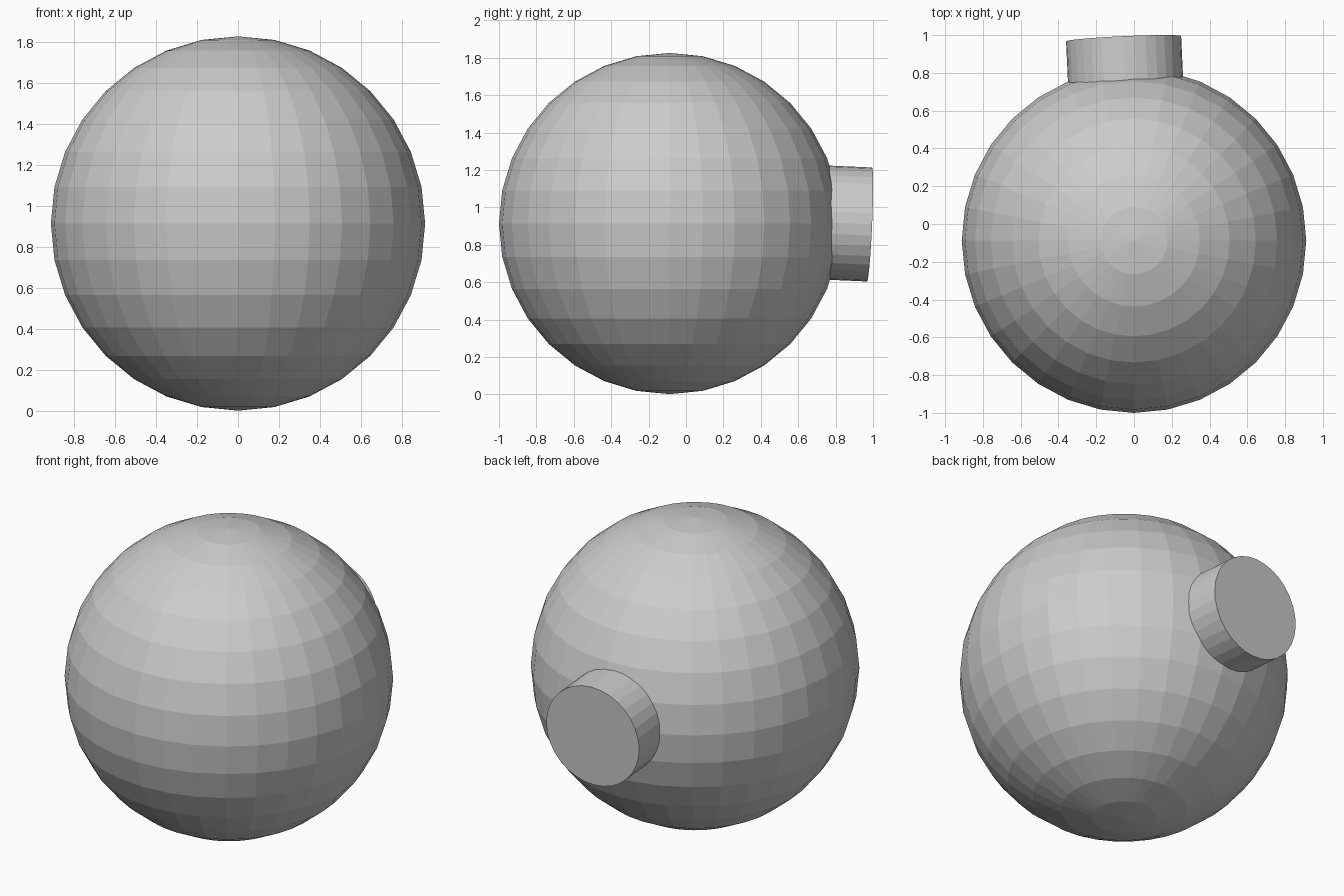
import bpy
from mathutils import Vector

if "Cube" in bpy.data.objects:
    bpy.data.objects.remove(bpy.data.objects["Cube"], do_unlink=True)

# Single grey material
grey = bpy.data.materials.new("grey")
grey.use_nodes = True
colour = (0.6, 0.6, 0.6, 1)
grey.diffuse_color = colour
grey.node_tree.nodes["Principled BSDF"].inputs["Base Color"].default_value = colour


def finish(name):
    obj = bpy.context.object
    obj.name = name
    obj.data.materials.append(grey)
    bpy.ops.object.shade_flat()
    return obj


# Faceted round body
bpy.ops.mesh.primitive_uv_sphere_add(segments=32, ring_count=16, radius=0.912,
                                     location=(0, -0.088, 0.914))
finish("body")

# Short neck on the back, tilted slightly right and down
axis = Vector((-0.046, 1, -0.044)).normalized()
cap_centre = Vector((-0.055, 0.981, 0.909))
length = 0.4
bpy.ops.mesh.primitive_cylinder_add(vertices=32, radius=0.305, depth=length,
                                    location=cap_centre - axis * length / 2,
                                    rotation=axis.to_track_quat('Z', 'Y').to_euler())
finish("neck")
